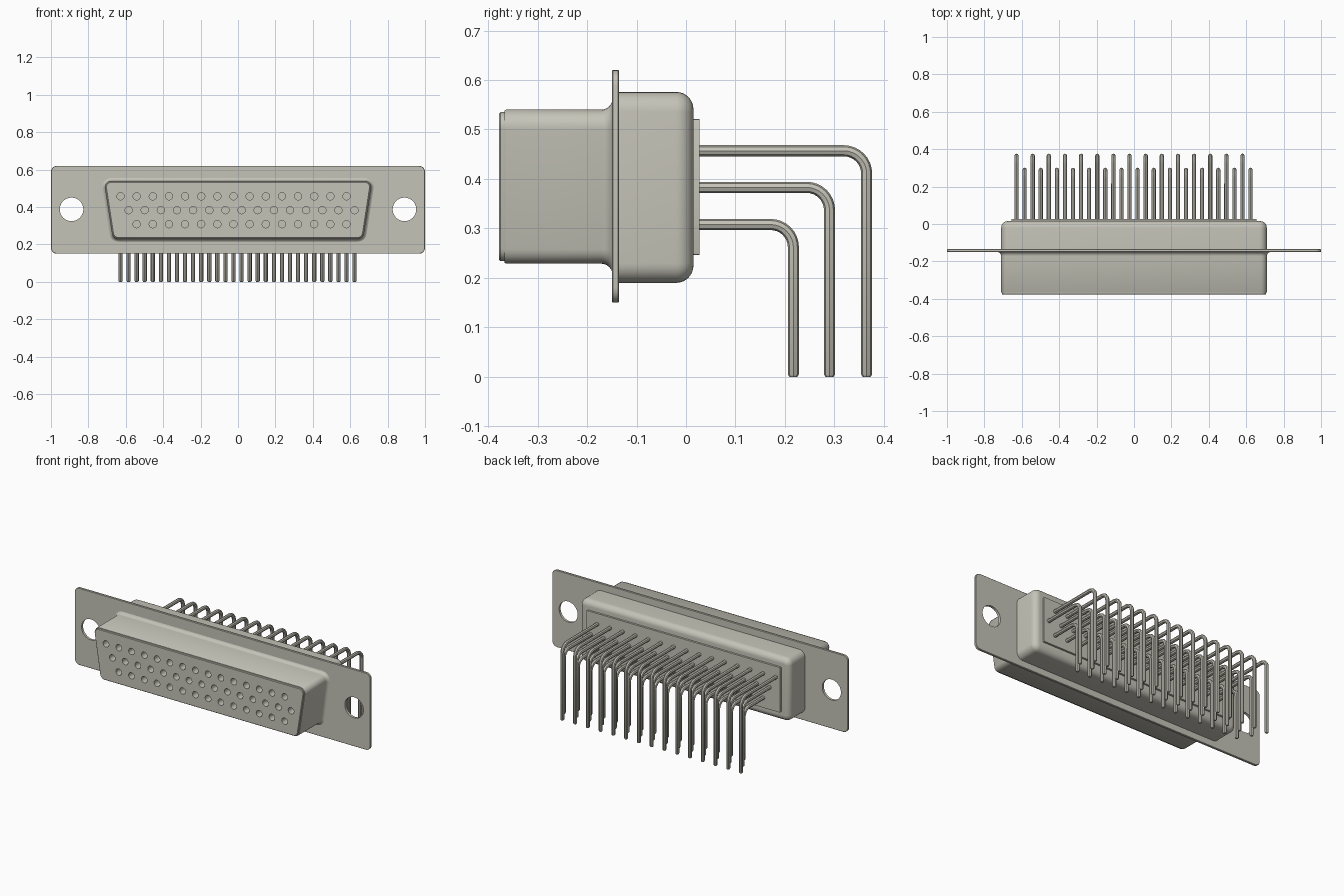
import bpy, bmesh, math
from mathutils import Matrix

cube = bpy.data.objects.get("Cube")
if cube:
    bpy.data.objects.remove(cube, do_unlink=True)

COLOR = (0.56, 0.55, 0.48, 1.0)
metal = bpy.data.materials.new("warm_grey")
metal.use_nodes = True
metal.diffuse_color = COLOR
metal.node_tree.nodes["Principled BSDF"].inputs["Base Color"].default_value = COLOR


def activate(ob):
    bpy.ops.object.select_all(action='DESELECT')
    ob.select_set(True)
    bpy.context.view_layer.objects.active = ob


def smooth(ob):
    activate(ob)
    bpy.ops.object.shade_smooth_by_angle(angle=math.radians(35))


def add_mesh(name, bm):
    bmesh.ops.recalc_face_normals(bm, faces=bm.faces)
    me = bpy.data.meshes.new(name)
    bm.to_mesh(me)
    bm.free()
    ob = bpy.data.objects.new(name, me)
    bpy.context.collection.objects.link(ob)
    me.materials.append(metal)
    return ob


def loft(name, top_w, bottom_w, z0, z1, radius, profile, seg=6):
    """Rounded trapezoid swept along y; profile holds (y, outward offset)."""
    a = math.atan2(top_w - bottom_w, z1 - z0)
    # arc centres of the right-hand corners, found from the sharp corners
    bx = bottom_w - radius / math.cos(a) + radius * math.tan(a)
    tx = top_w - radius / math.cos(a) - radius * math.tan(a)
    arcs = [(bx, z0 + radius, -math.pi / 2, -a), (tx, z1 - radius, -a, math.pi / 2)]
    bm = bmesh.new()
    rings = []
    for y, off in profile:
        r = radius + off
        half = []
        for cx, cz, t0, t1 in arcs:
            for i in range(seg + 1):
                t = t0 + (t1 - t0) * i / seg
                half.append((cx + r * math.cos(t), cz + r * math.sin(t)))
        outline = half + [(-x, z) for x, z in reversed(half)]
        rings.append([bm.verts.new((x, y, z)) for x, z in outline])
    n = len(rings[0])
    for r0, r1 in zip(rings, rings[1:]):
        for i in range(n):
            bm.faces.new((r0[i], r0[(i + 1) % n], r1[(i + 1) % n], r1[i]))
    bm.faces.new(rings[0])
    bm.faces.new(rings[-1])
    return add_mesh(name, bm)


def drill(ob, spots, radius, y, depth, sides):
    """Cut round holes along y at the given (x, z) spots."""
    bm = bmesh.new()
    for x, z in spots:
        m = Matrix.Translation((x, y, z)) @ Matrix.Rotation(math.pi / 2, 4, 'X')
        bmesh.ops.create_cone(bm, cap_ends=True, segments=sides, radius1=radius,
                              radius2=radius, depth=depth, matrix=m)
    cutter = add_mesh("hole_cutter", bm)
    cutter.hide_render = True
    mod = ob.modifiers.new("holes", 'BOOLEAN')
    mod.operation = 'DIFFERENCE'
    mod.solver = 'EXACT'
    mod.object = cutter
    activate(ob)
    bpy.ops.object.modifier_apply(modifier=mod.name)
    bpy.data.objects.remove(cutter, do_unlink=True)


# Contact rows: first x, count, z height, y of the vertical leg
PITCH = 0.0863
ROWS = [("upper", -0.628, 15, 0.457, 0.365),
        ("middle", -0.585, 15, 0.383, 0.290),
        ("lower", -0.542, 14, 0.308, 0.217)]

# Mounting flange with two screw holes
flange = loft("mounting_flange", 1.0, 1.0, 0.15, 0.62, 0.032,
              [(-0.15, -0.002), (-0.148, 0), (-0.137, 0), (-0.135, -0.002)])
drill(flange, [(-0.89, 0.387), (0.89, 0.387)], 0.063, -0.142, 0.1, 40)
smooth(flange)

# Front shell: slightly proud face, straight walls, flared root
profile = [(-0.378, -0.008), (-0.375, -0.005), (-0.367, -0.005), (-0.367, -0.002), (-0.364, 0)]
for i in range(7):
    t = math.pi / 2 * i / 6
    profile.append((-0.172 + 0.024 * math.sin(t), 0.024 * (1 - math.cos(t))))
shell = loft("front_shell", 0.717, 0.669, 0.229, 0.54, 0.034, profile)
holes = [(x0 + i * PITCH, z) for _, x0, n, z, _ in ROWS for i in range(n)]
drill(shell, holes, 0.0195, -0.378, 0.16, 20)
smooth(shell)

# Rear housing with rounded back edge
profile = [(-0.14, 0)]
for i in range(9):
    t = math.pi / 2 * i / 8
    profile.append((-0.02 + 0.035 * math.sin(t), -0.035 * (1 - math.cos(t))))
smooth(loft("rear_housing", 0.71, 0.71, 0.19, 0.576, 0.04, profile))

# Raised insulator plate on the back
smooth(loft("rear_insulator", 0.655, 0.655, 0.246, 0.521, 0.004, [(0.01, 0), (0.027, 0)], 2))

# Right-angle pins, one object per row
BEND = 0.046
for label, x0, count, z, leg_y in ROWS:
    path = [(0.0, z, 1)]
    for i in range(9):
        t = math.pi / 2 * i / 8
        path.append((leg_y - BEND + BEND * math.sin(t), z - BEND + BEND * math.cos(t), 1))
    path += [(leg_y, 0.005, 1), (leg_y, 0.0, 0.7)]
    cu = bpy.data.curves.new(label + "_pins", 'CURVE')
    cu.dimensions = '3D'
    cu.bevel_depth = 0.0112
    cu.bevel_resolution = 2
    cu.use_fill_caps = True
    for i in range(count):
        sp = cu.splines.new('POLY')
        sp.points.add(len(path) - 1)
        for p, (y, pz, r) in zip(sp.points, path):
            p.co = (x0 + i * PITCH, y, pz, 1)
            p.radius = r
    cu.materials.append(metal)
    pins = bpy.data.objects.new(label + "_pins", cu)
    bpy.context.collection.objects.link(pins)
    activate(pins)
    bpy.ops.object.convert(target='MESH')
    smooth(bpy.context.view_layer.objects.active)
